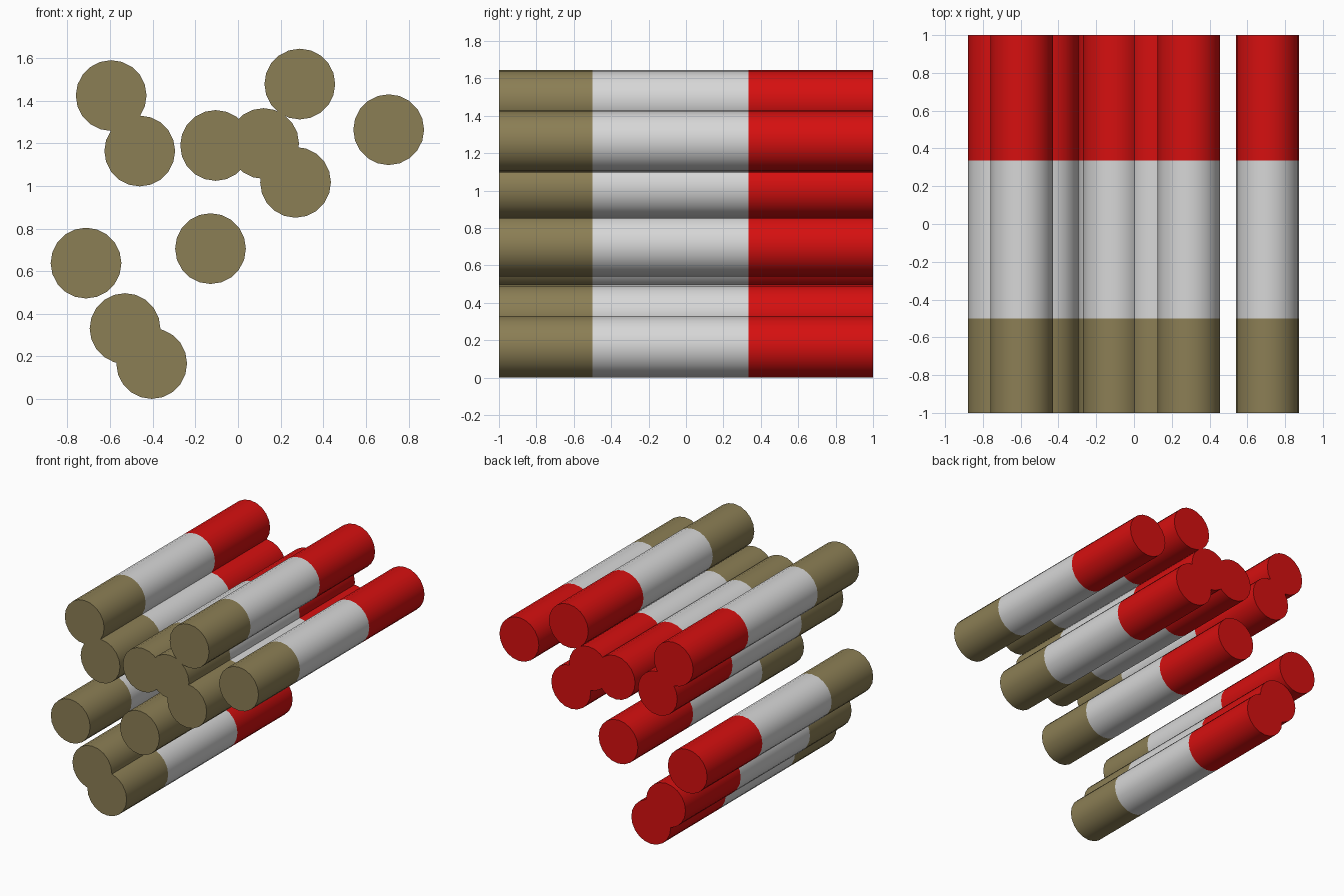
import bpy, bmesh
from math import pi, sin, cos, radians

cube = bpy.data.objects.get("Cube")
if cube:
    bpy.data.objects.remove(cube, do_unlink=True)


def make_material(name, rgb):
    mat = bpy.data.materials.new(name)
    mat.use_nodes = True
    mat.diffuse_color = (*rgb, 1)
    mat.node_tree.nodes["Principled BSDF"].inputs["Base Color"].default_value = (*rgb, 1)
    return mat


BANDS = [
    make_material("olive", (0.26, 0.21, 0.09)),
    make_material("light_grey", (0.68, 0.68, 0.68)),
    make_material("red", (0.67, 0.005, 0.005)),
]
STATIONS = [-1, -0.5, 0.335, 1]   # band boundaries from front to back
RADIUS, SIDES = 0.166, 20


# One rod: rings at the band boundaries, joined by quads, capped at both ends
def make_rod(name, x, z):
    bm = bmesh.new()
    rings = []
    for y in STATIONS:
        angles = [2 * pi * i / SIDES for i in range(SIDES)]
        rings.append([bm.verts.new((RADIUS * cos(a), y, RADIUS * sin(a))) for a in angles])
    for band, (a, b) in enumerate(zip(rings, rings[1:])):
        for i in range(SIDES):
            j = (i + 1) % SIDES
            bm.faces.new((a[i], a[j], b[j], b[i])).material_index = band
    bm.faces.new(rings[0]).material_index = 0
    bm.faces.new(rings[-1]).material_index = len(BANDS) - 1
    bmesh.ops.recalc_face_normals(bm, faces=bm.faces)
    mesh = bpy.data.meshes.new(name)
    bm.to_mesh(mesh)
    bm.free()
    for mat in BANDS:
        mesh.materials.append(mat)
    rod = bpy.data.objects.new(name, mesh)
    rod.location = (x, 0, z)
    bpy.context.collection.objects.link(rod)
    rod.select_set(True)
    bpy.context.view_layer.objects.active = rod


# Rod centres in the x, z plane
CENTRES = [
    (-0.595, 1.424), (-0.461, 1.164), (-0.105, 1.19), (0.12, 1.199),
    (0.27, 1.017), (0.29, 1.478), (0.707, 1.264), (-0.129, 0.706),
    (-0.713, 0.638), (-0.53, 0.331), (-0.405, 0.167),
]
bpy.ops.object.select_all(action='DESELECT')
for n, (x, z) in enumerate(CENTRES, 1):
    make_rod(f"rod_{n}", x, z)
bpy.ops.object.shade_smooth_by_angle(angle=radians(40))
